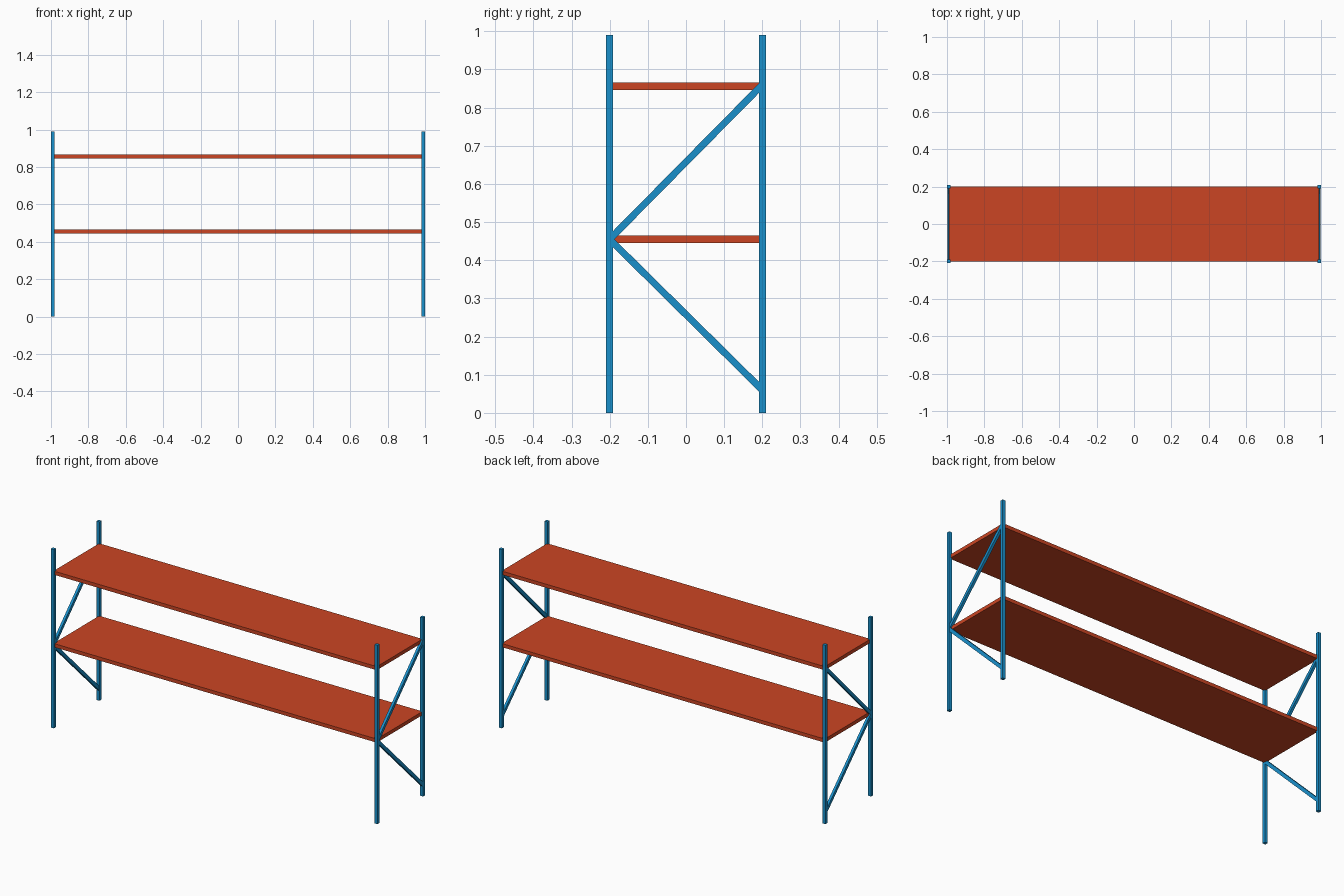
import bpy
from math import atan2, hypot

if "Cube" in bpy.data.objects:
    bpy.data.objects.remove(bpy.data.objects["Cube"])


def material(name, color):
    m = bpy.data.materials.new(name)
    m.diffuse_color = color
    m.use_nodes = True
    m.node_tree.nodes["Principled BSDF"].inputs["Base Color"].default_value = m.diffuse_color
    return m


blue = material("blue_steel", (0.01, 0.28, 0.60, 1))
orange = material("orange_board", (0.60, 0.06, 0.017, 1))


def box(name, loc, size, mat, tilt=0.0):
    bpy.ops.mesh.primitive_cube_add(size=1, location=loc, rotation=(tilt, 0, 0))
    o = bpy.context.object
    o.name = name
    o.scale = size
    o.data.materials.append(mat)
    return o


def brace(name, x, a, b):
    # bar in the side plane between two (y, z) points
    dy, dz = b[0] - a[0], b[1] - a[1]
    box(name, (x, (a[0] + b[0]) / 2, (a[1] + b[1]) / 2),
        (0.014, hypot(dy, dz), 0.018), blue, atan2(dz, dy))


# shelves
for name, z in (("lower_shelf", 0.455), ("upper_shelf", 0.856)):
    box(name, (0, 0, z), (1.98, 0.4, 0.02), orange)

# end frames: two posts and two diagonal braces each
for side, x in (("left", -0.991), ("right", 0.991)):
    for end, y in (("front", -0.2), ("back", 0.2)):
        box(f"{side}_{end}_post", (x, y, 0.495), (0.018, 0.018, 0.99), blue)
    brace(f"{side}_upper_brace", x, (-0.2, 0.455), (0.2, 0.86))
    brace(f"{side}_lower_brace", x, (-0.2, 0.455), (0.2, 0.06))
